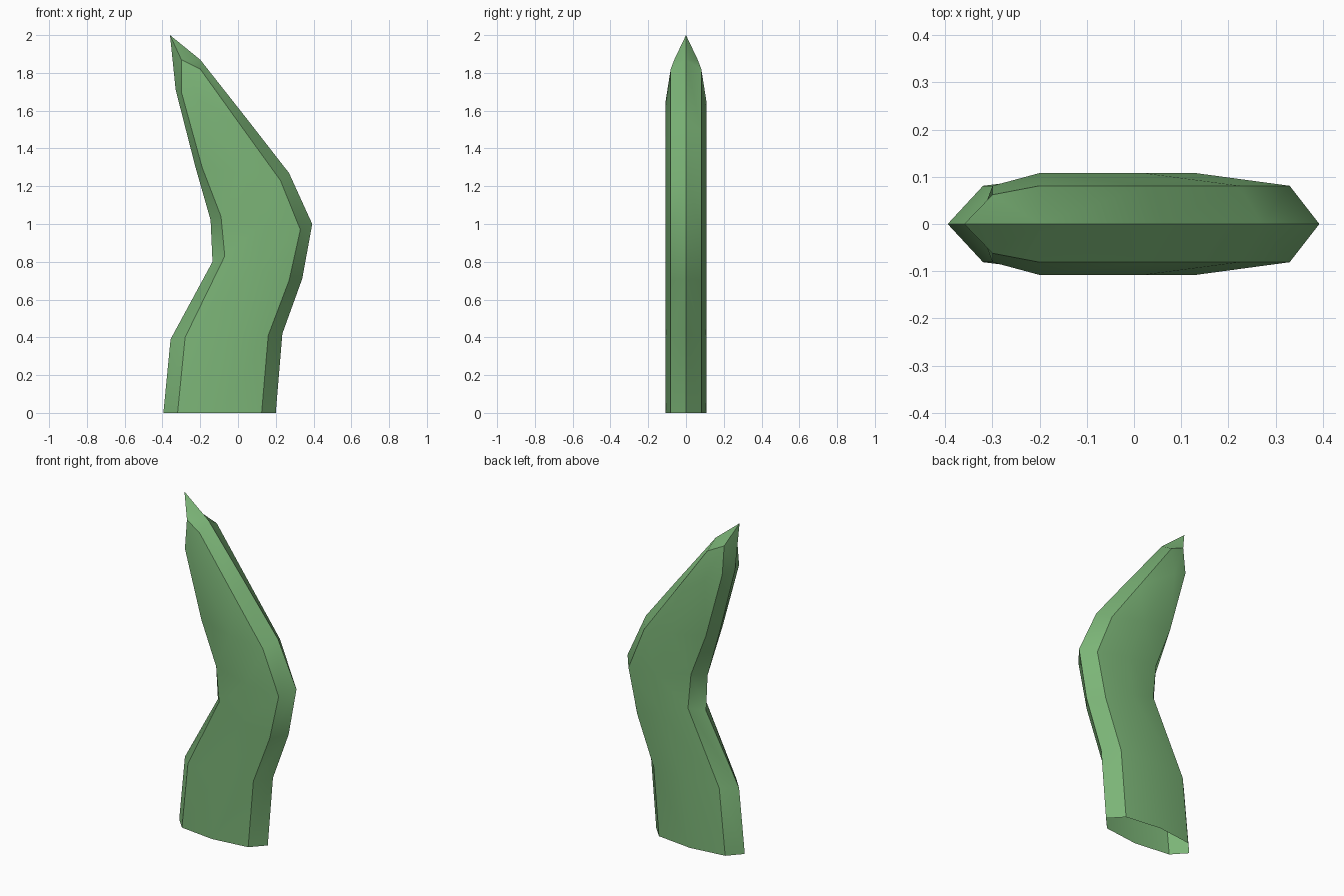
import bpy, bmesh, math

cube = bpy.data.objects.get("Cube")
if cube:
    bpy.data.objects.remove(cube, do_unlink=True)

green = bpy.data.materials.new("leaf green")
green.use_nodes = True
colour = (0.20, 0.46, 0.185, 1)
green.diffuse_color = colour
bsdf = green.node_tree.nodes["Principled BSDF"]
bsdf.inputs["Base Color"].default_value = colour
bsdf.inputs["Roughness"].default_value = 0.8

# Rows from base to shoulder, (x, z) of: left rim, left ridge, middle, right ridge, right rim
ROWS = [
    [(-.395, 0), (-.32, 0), (-.10, 0), (.125, 0), (.20, 0)],
    [(-.357, .39), (-.28, .40), (-.06, .405), (.16, .41), (.235, .42)],
    [(-.135, .80), (-.07, .83), (.10, .77), (.27, .70), (.34, .71)],
    [(-.145, 1.02), (-.09, 1.04), (.13, 1.0), (.33, .97), (.393, 1.0)],
    [(-.225, 1.30), (-.19, 1.30), (.02, 1.27), (.225, 1.23), (.27, 1.27)],
    [(-.33, 1.71), (-.30, 1.70), (-.20, 1.65), (.03, 1.50), (.06, 1.54)],
]
DEPTH = [0, .081, .108, .081, 0]

bm = bmesh.new()
for side in (-1, 1):
    rows = [[bm.verts.new((x, side * d, z)) for (x, z), d in zip(row, DEPTH)] for row in ROWS]
    # Blade wall
    for low, high in zip(rows, rows[1:]):
        for i in range(4):
            bm.faces.new((low[i], low[i + 1], high[i + 1], high[i]))
    # Pointed tip
    tip = bm.verts.new((-.36, 0, 2.0))
    left = bm.verts.new((-.30, side * .062, 1.87))
    right = bm.verts.new((-.20, side * .081, 1.82))
    crest = bm.verts.new((-.20, 0, 1.87))
    rim_l, ridge_l, mid, ridge_r, rim_r = rows[-1]
    for face in ((rim_l, ridge_l, left, tip), (ridge_l, mid, left), (mid, right, left),
                 (mid, ridge_r, right), (ridge_r, rim_r, crest, right),
                 (left, right, crest), (left, crest, tip)):
        bm.faces.new(face)

# Join both halves along the rims; the base stays open
bmesh.ops.remove_doubles(bm, verts=bm.verts, dist=1e-4)
bmesh.ops.recalc_face_normals(bm, faces=bm.faces)
mesh = bpy.data.meshes.new("grass_blade")
bm.to_mesh(mesh)
bm.free()
mesh.materials.append(green)

blade = bpy.data.objects.new("grass_blade", mesh)
bpy.context.collection.objects.link(blade)
bpy.ops.object.select_all(action='DESELECT')
blade.select_set(True)
bpy.context.view_layer.objects.active = blade
bpy.ops.object.shade_smooth_by_angle(angle=math.radians(30))
